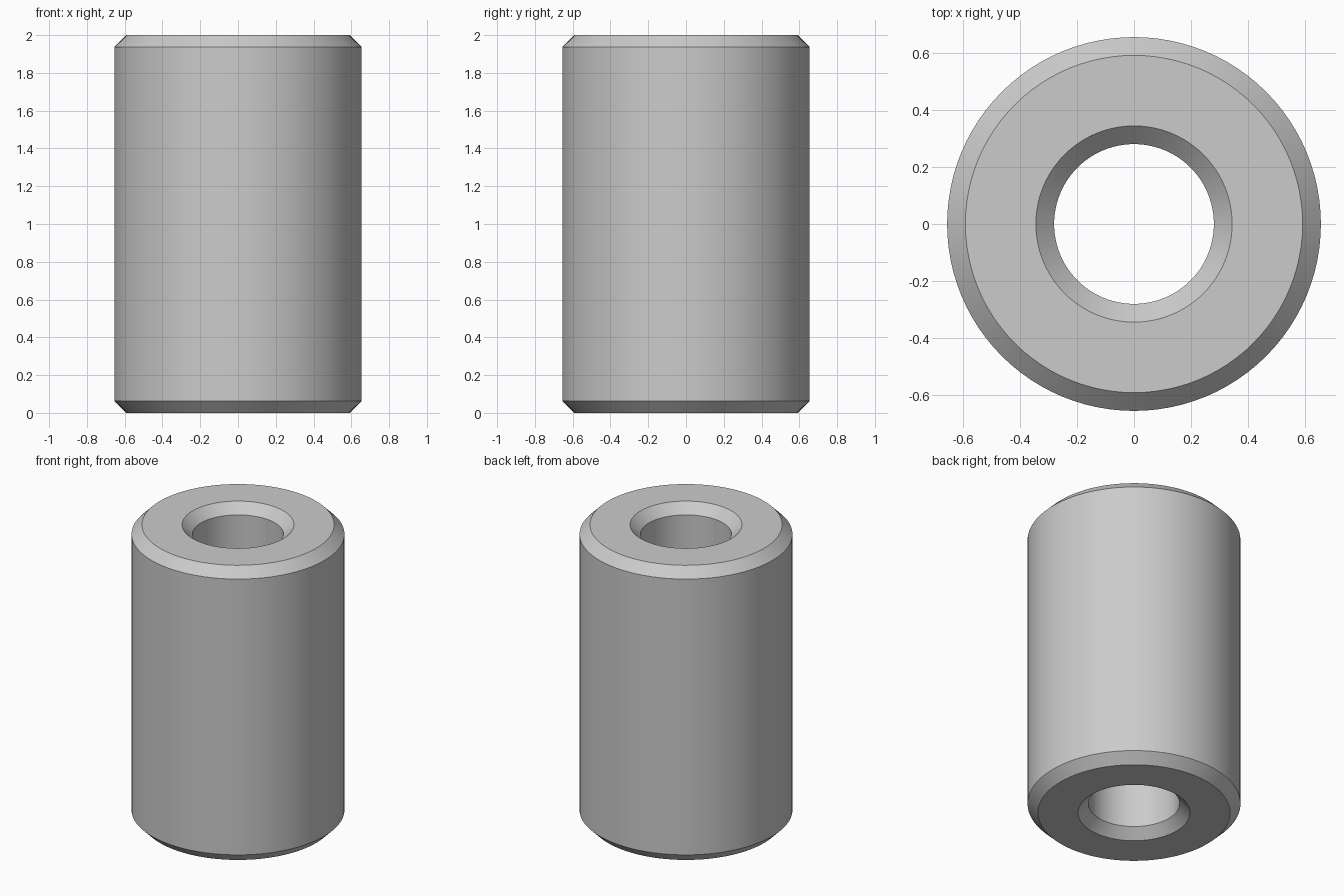
import bpy
import bmesh
import math

cube = bpy.data.objects.get("Cube")
if cube:
    bpy.data.objects.remove(cube, do_unlink=True)

HEIGHT = 2.0
OUTER = 0.655
BORE = 0.28
CHAMFER = 0.064
SEGMENTS = 96

# Plain grey metal
metal = bpy.data.materials.new("grey metal")
metal.use_nodes = True
grey = (0.6, 0.6, 0.6, 1.0)
metal.diffuse_color = grey
metal.node_tree.nodes["Principled BSDF"].inputs["Base Color"].default_value = grey

# Closed wall section, chamfered at all four corners
profile = [
    (OUTER - CHAMFER, 0), (OUTER, CHAMFER),
    (OUTER, HEIGHT - CHAMFER), (OUTER - CHAMFER, HEIGHT),
    (BORE + CHAMFER, HEIGHT), (BORE, HEIGHT - CHAMFER),
    (BORE, CHAMFER), (BORE + CHAMFER, 0),
]

# Sleeve: the section spun around the vertical axis
bm = bmesh.new()
verts = [bm.verts.new((r, 0, z)) for r, z in profile]
edges = [bm.edges.new((v, verts[(i + 1) % len(verts)])) for i, v in enumerate(verts)]
bmesh.ops.spin(bm, geom=verts + edges, cent=(0, 0, 0), axis=(0, 0, 1),
               angle=math.tau, steps=SEGMENTS, use_merge=True)
bmesh.ops.remove_doubles(bm, verts=bm.verts[:], dist=0.0001)
bmesh.ops.recalc_face_normals(bm, faces=bm.faces[:])
mesh = bpy.data.meshes.new("sleeve")
bm.to_mesh(mesh)
bm.free()
mesh.materials.append(metal)
sleeve = bpy.data.objects.new("sleeve", mesh)
bpy.context.collection.objects.link(sleeve)

# Smooth round walls, crisp chamfer edges
bpy.ops.object.select_all(action="DESELECT")
sleeve.select_set(True)
bpy.context.view_layer.objects.active = sleeve
bpy.ops.object.shade_smooth_by_angle(angle=math.radians(30))
